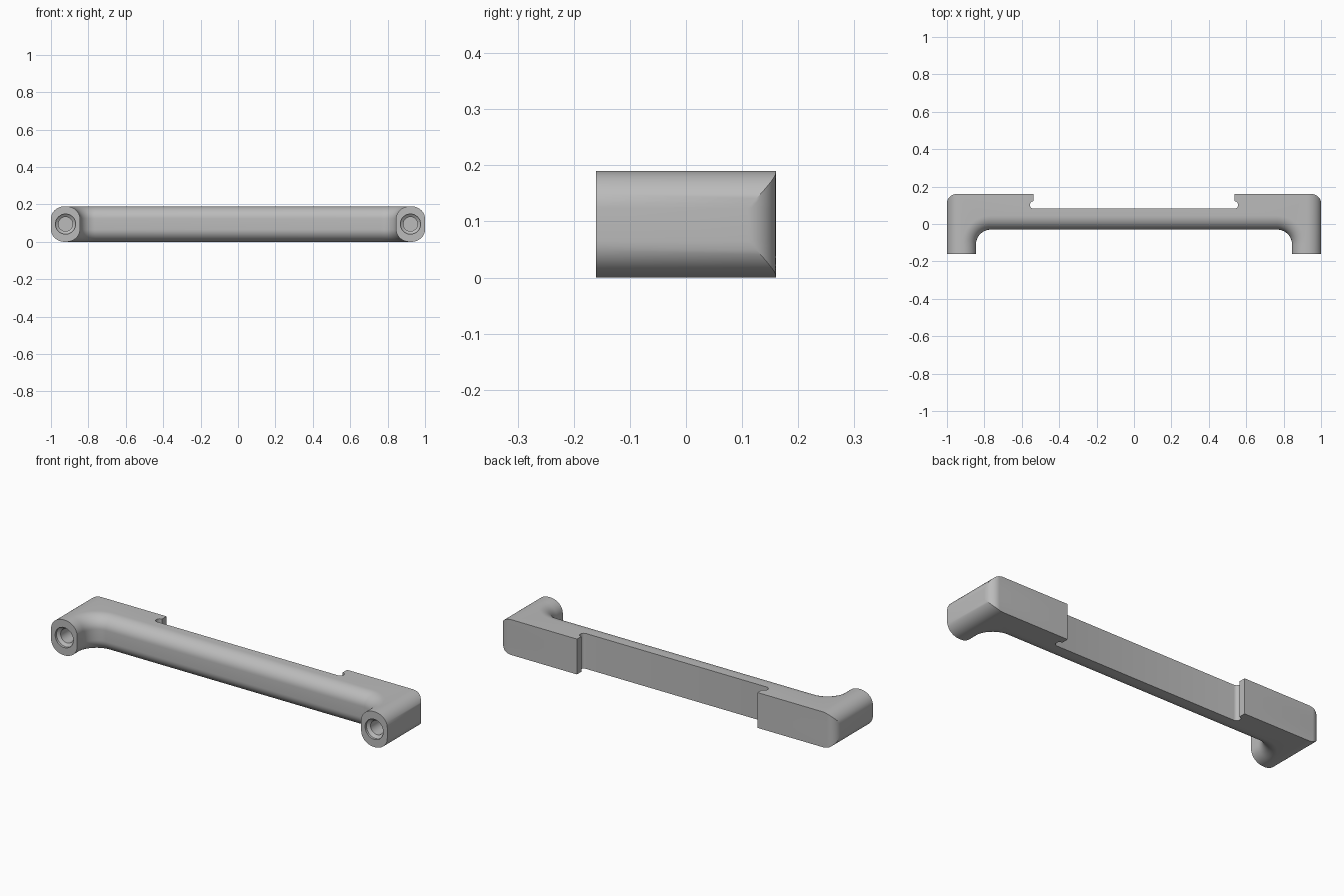
import bpy, bmesh
from math import sin, cos, acos, pi, sqrt

if "Cube" in bpy.data.objects:
    bpy.data.objects.remove(bpy.data.objects["Cube"])

HEIGHT = 0.19          # overall thickness in z
BACK, TIP = 0.16, -0.16
LEG_X = -0.922         # centre line of a leg
ROUND_D, ROUND_Z = 0.074, 0.066   # rounding depth and height


def arc(cx, cy, r, a0, a1, n):
    return [(cx + r * cos(a0 + (a1 - a0) * i / n),
             cy + r * sin(a0 + (a1 - a0) * i / n)) for i in range(n + 1)]


def outline(d):
    """Plan outline with the front and outer edges inset by d."""
    pts = arc(-0.765, -0.11, 0.08 + d, pi / 2, pi, 14)        # inner bend
    pts += [(-0.845 - d, TIP), (-1 + d, TIP)]                 # leg end
    r = 0.05                                                  # back corner
    if d < r:
        pts += arc(-1 + r, BACK - r, r, pi - acos(1 - d / r), pi / 2, 10)
    else:
        pts += [(-1 + d, BACK)] * 11
    pts += [(-0.537, BACK)]                                   # end of pad
    pts += arc(-0.537, 0.102, 0.02, pi / 2, 1.5 * pi, 10)     # relief groove
    return pts + [(-x, y) for x, y in reversed(pts)]


def make_object(name, bm):
    bmesh.ops.remove_doubles(bm, verts=bm.verts, dist=0.00005)
    bmesh.ops.recalc_face_normals(bm, faces=bm.faces)
    mesh = bpy.data.meshes.new(name)
    bm.to_mesh(mesh)
    bm.free()
    obj = bpy.data.objects.new(name, mesh)
    bpy.context.collection.objects.link(obj)
    return obj


def loft(bm, rings):
    """Join closed rings of points and cap both ends."""
    rings = [[bm.verts.new(p) for p in ring] for ring in rings]
    for a, b in zip(rings, rings[1:]):
        for i in range(len(a)):
            j = (i + 1) % len(a)
            bm.faces.new((a[i], a[j], b[j], b[i]))
    bm.faces.new(rings[0])
    bm.faces.new(rings[-1])


# Handle body: stacked outlines whose inset follows a rounded edge
STEPS = 12
lower = []
for i in range(STEPS + 1):
    t = i / STEPS * pi / 2
    lower.append((ROUND_Z * (1 - sin(t)), ROUND_D * (1 - cos(t))))
lower.reverse()
layers = lower + [(HEIGHT - z, d) for z, d in reversed(lower)]
bm = bmesh.new()
loft(bm, [[(x, y, z) for x, y in outline(d)] for z, d in layers])
handle = make_object("handle_body", bm)

# Countersunk screw holes in the leg ends
bm = bmesh.new()
for cx in (LEG_X, -LEG_X):
    rings = [[(x, y, z) for x, z in arc(cx, HEIGHT / 2, r, 0, 2 * pi, 32)[:-1]]
             for y, r in ((TIP - 0.02, 0.054), (TIP + 0.012, 0.054),
                          (TIP + 0.024, 0.038), (TIP + 0.14, 0.038))]
    loft(bm, rings)
cutter = make_object("screw_hole_cutter", bm)
cutter.hide_render = True

bpy.context.view_layer.objects.active = handle
handle.select_set(True)
cut = handle.modifiers.new("screw_holes", 'BOOLEAN')
cut.object = cutter
cut.operation = 'DIFFERENCE'
cut.solver = 'EXACT'
bpy.ops.object.modifier_apply(modifier=cut.name)
bpy.data.objects.remove(cutter)

# Plain grey finish
grey = bpy.data.materials.new("satin_grey")
grey.use_nodes = True
colour = (0.5, 0.5, 0.5, 1)
grey.diffuse_color = colour
grey.node_tree.nodes["Principled BSDF"].inputs["Base Color"].default_value = colour
handle.data.materials.clear()
handle.data.materials.append(grey)
bpy.ops.object.shade_smooth_by_angle(angle=pi / 6)
